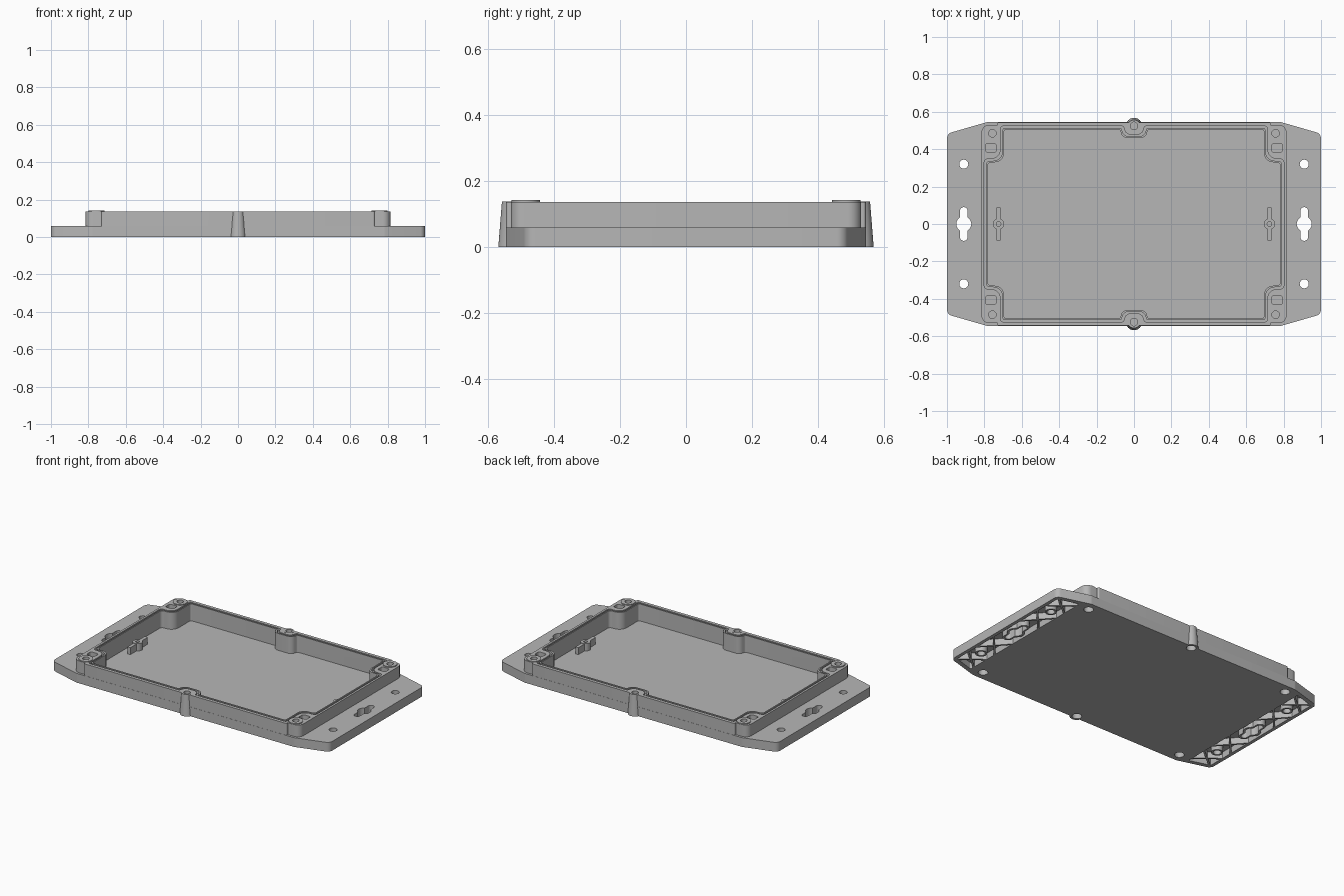
import bpy, bmesh, math
from mathutils import Vector

cube = bpy.data.objects.get("Cube")
if cube:
    bpy.data.objects.remove(cube, do_unlink=True)

grey = bpy.data.materials.new("plastic_grey")
grey.use_nodes = True
colour = (0.47, 0.47, 0.47, 1)
grey.diffuse_color = colour
grey.node_tree.nodes["Principled BSDF"].inputs["Base Color"].default_value = colour


def make_object(name, bm):
    bmesh.ops.recalc_face_normals(bm, faces=bm.faces)
    mesh = bpy.data.meshes.new(name)
    bm.to_mesh(mesh)
    bm.free()
    mesh.materials.append(grey)
    obj = bpy.data.objects.new(name, mesh)
    bpy.context.collection.objects.link(obj)
    return obj


def rounded(corners, steps=7):
    """Fillet a polygon whose corners are (x, y, radius)."""
    out = []
    for i, (x, y, r) in enumerate(corners):
        p = Vector((x, y))
        a = (Vector(corners[i - 1][:2]) - p).normalized()
        b = (Vector(corners[(i + 1) % len(corners)][:2]) - p).normalized()
        half = a.angle(b) / 2
        centre = p + (a + b).normalized() * r / math.sin(half)
        t0 = p + a * r / math.tan(half) - centre
        t1 = p + b * r / math.tan(half) - centre
        turn = t0.angle_signed(t1)
        for k in range(steps + 1):
            ang = -turn * k / steps
            c, s = math.cos(ang), math.sin(ang)
            out.append(centre + Vector((t0.x * c - t0.y * s, t0.x * s + t0.y * c)))
    return out


def four_way(quarter):
    """Mirror a quarter outline, running from the y axis to the x axis."""
    flip = [(x, -y, r) for x, y, r in reversed(quarter)]
    right = quarter + flip
    return right + [(-x, y, r) for x, y, r in reversed(right)]


def prism(name, corners, z0, z1):
    bm = bmesh.new()
    face = bm.faces.new([bm.verts.new((p.x, p.y, z0)) for p in rounded(corners)])
    top = bmesh.ops.extrude_face_region(bm, geom=[face])["geom"]
    bmesh.ops.translate(bm, vec=(0, 0, z1 - z0),
                        verts=[v for v in top if isinstance(v, bmesh.types.BMVert)])
    return make_object(name, bm)


def box(name, x, y, hx, hy, z0, z1, r=0.005):
    obj = prism(name, four_way([(hx, hy, r)]), z0, z1)
    for v in obj.data.vertices:
        v.co.x += x
        v.co.y += y
    return obj


def cylinder(name, x, y, r0, z0, z1, r1=None):
    bm = bmesh.new()
    bmesh.ops.create_cone(bm, cap_ends=True, segments=32, radius1=r0,
                          radius2=r0 if r1 is None else r1, depth=z1 - z0)
    bmesh.ops.translate(bm, vec=(x, y, (z0 + z1) / 2), verts=bm.verts)
    return make_object(name, bm)


def bar(name, a, b, width, z0, z1):
    a, b = Vector(a), Vector(b)
    d = b - a
    obj = box(name, 0, 0, d.length / 2, width / 2, z0, z1, 0.001)
    ang, mid = math.atan2(d.y, d.x), (a + b) / 2
    for v in obj.data.vertices:
        x, y = v.co.x, v.co.y
        v.co.x = mid.x + x * math.cos(ang) - y * math.sin(ang)
        v.co.y = mid.y + x * math.sin(ang) + y * math.cos(ang)
    return obj


def combine(target, operation, *tools):
    for tool in tools:
        mod = target.modifiers.new("combine", "BOOLEAN")
        mod.operation, mod.object, mod.solver = operation, tool, "EXACT"
        bpy.context.view_layer.objects.active = target
        bpy.ops.object.modifier_apply(modifier=mod.name)
        bpy.data.objects.remove(tool, do_unlink=True)


def cavity_outline(d):
    """Inner wall outline with side bosses and corner blocks, grown by d."""
    return four_way([(0.062 - d, 0.46 + d, 0.035), (0.075 - d, 0.505 + d, 0.01),
                     (0.695 + d, 0.505 + d, 0.012), (0.695 + d, 0.33 + d, 0.05),
                     (0.783 + d, 0.33 + d, 0.02)])


TOP, FLANGE, FLOOR = 0.137, 0.06, 0.027
SIGNS = (-1, 1)
CORNERS = [(0.757 * s, 0.485 * t) for s in SIGNS for t in SIGNS]
SIDES = [(0, 0.525 * t) for t in SIGNS]

# Tray with mounting flanges, walls and tapered side bosses
tray = prism("enclosure_tray", four_way([(0.785, 0.545, 0.05), (1.0, 0.483, 0.035)]), 0, FLANGE)
combine(tray, "UNION",
        prism("end_walls", four_way([(0.815, 0.53, 0.04)]), 0.01, TOP),
        prism("long_walls", four_way([(0.73, 0.544, 0.008)]), 0.01, TOP))
for x, y in SIDES:
    combine(tray, "UNION", cylinder("side_boss", x, y, 0.043, 0, TOP + 0.001, 0.032))
for x, y in CORNERS:
    combine(tray, "UNION", cylinder("corner_post", x, y, 0.043, 0.02, 0.142))

# Inner cavity and gasket groove
combine(tray, "DIFFERENCE", prism("cavity", cavity_outline(0), FLOOR, 0.3))
groove = prism("groove", cavity_outline(0.018), 0.118, 0.2)
combine(groove, "DIFFERENCE", prism("groove_core", cavity_outline(0.008), 0.1, 0.3))
combine(tray, "DIFFERENCE", groove)

# Screw bores above, counterbores below, small pockets beside the corner posts
for x, y in CORNERS + SIDES:
    combine(tray, "DIFFERENCE",
            cylinder("top_bore", x, y, 0.02, 0.112, 0.2),
            cylinder("counterbore", x, y, 0.029, -0.1, 0.09))
for x, y in CORNERS:
    combine(tray, "DIFFERENCE",
            box("corner_pocket", x + math.copysign(0.008, x), y - math.copysign(0.078, y),
                0.028, 0.024, 0.105, 0.2, 0.012))

# Flange undersides: ribbed pockets, then screw holes and keyholes
for s in SIGNS:
    cx = 0.91 * s
    quarter = [(0.84 * s, 0.5, 0.008), (0.978 * s, 0.46, 0.012)]
    pocket = prism("flange_pocket", quarter + [(x, -y, r) for x, y, r in reversed(quarter)],
                   -0.1, 0.042)
    combine(pocket, "DIFFERENCE",
            cylinder("keyhole_collar", cx, 0, 0.054, -0.2, 0.1),
            box("slot_collar", cx, 0, 0.031, 0.105, -0.2, 0.1, 0.03))
    for t in SIGNS:
        combine(pocket, "DIFFERENCE",
                cylinder("hole_collar", cx, 0.32 * t, 0.036, -0.2, 0.1),
                bar("rib", (0.83 * s, 0.11 * t), (0.99 * s, 0.29 * t), 0.012, -0.2, 0.1),
                bar("rib", (0.99 * s, 0.11 * t), (0.83 * s, 0.29 * t), 0.012, -0.2, 0.1),
                bar("rib", (0.83 * s, 0.35 * t), (0.99 * s, 0.48 * t), 0.012, -0.2, 0.1),
                bar("rib", (0.99 * s, 0.35 * t), (0.83 * s, 0.48 * t), 0.012, -0.2, 0.1))
    combine(tray, "DIFFERENCE", pocket,
            cylinder("keyhole", cx, 0, 0.04, -0.1, 0.2),
            box("keyhole_slot", cx, 0, 0.02, 0.09, -0.1, 0.2, 0.0195))
    for t in SIGNS:
        combine(tray, "DIFFERENCE", cylinder("screw_hole", cx, 0.32 * t, 0.024, -0.1, 0.2))

# Floor standoffs with a thin rib through each
parts = [tray]
for s, side in zip(SIGNS, ("right", "left")):
    x = 0.724 * s
    post = cylinder(side + "_standoff", x, 0, 0.03, FLOOR - 0.01, 0.075)
    combine(post, "UNION", box("standoff_rib", x, 0, 0.011, 0.09, FLOOR - 0.008, 0.072))
    combine(post, "DIFFERENCE", cylinder("standoff_bore", x, 0, 0.012, 0.04, 0.2))
    parts.append(post)

# Smooth the curved walls, keep edges sharp
bpy.ops.object.select_all(action="DESELECT")
for obj in parts:
    obj.select_set(True)
bpy.context.view_layer.objects.active = tray
bpy.ops.object.shade_smooth_by_angle(angle=math.radians(30))
